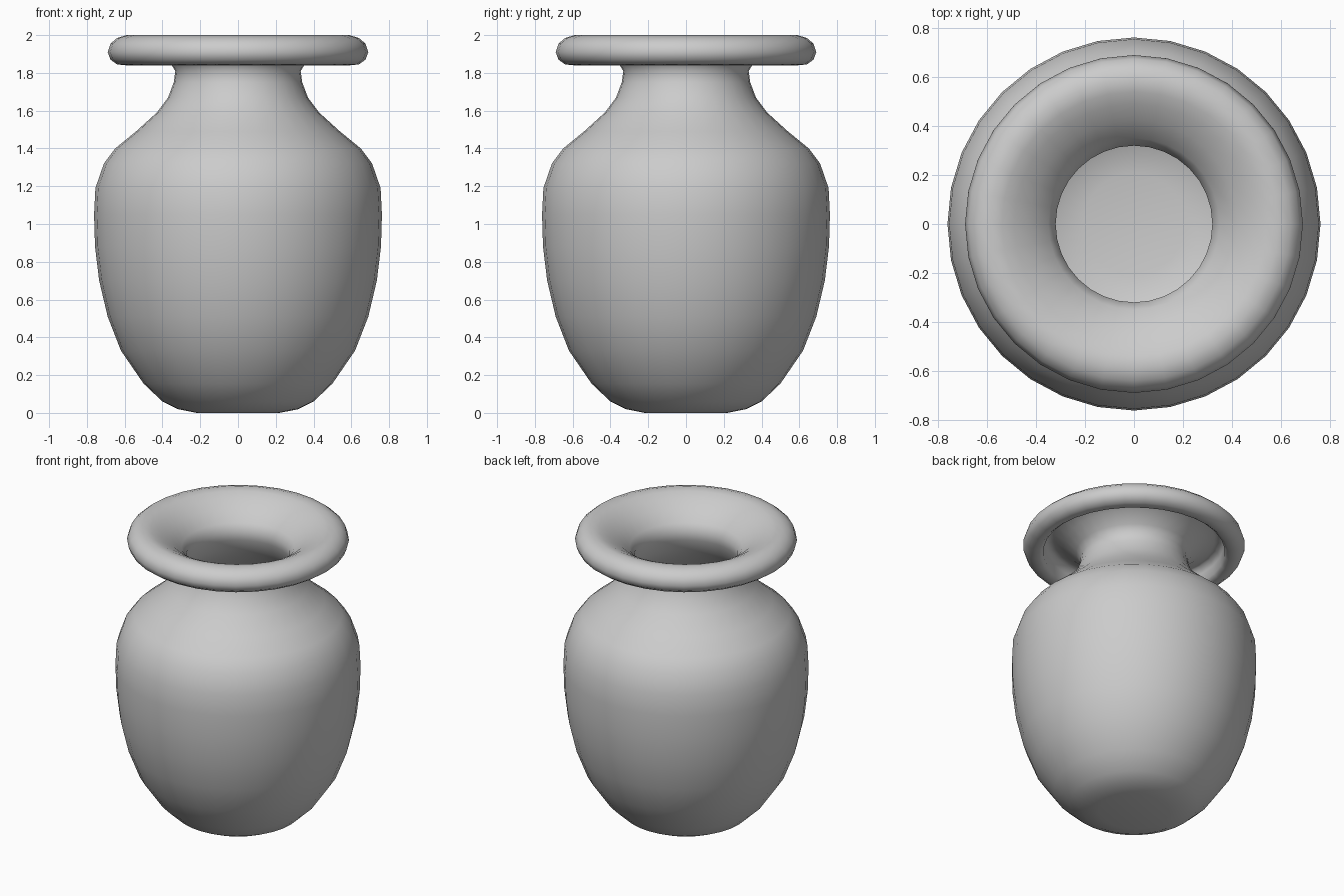
import bpy, bmesh, math

SEGMENTS = 32

# Outside: base, belly, shoulder, neck, flare underside, rolled rim (radius, height)
outer = [(0.0, 0.0), (0.22, 0.0), (0.32, 0.02), (0.40, 0.06), (0.50, 0.155),
         (0.62, 0.33), (0.69, 0.51), (0.735, 0.70), (0.757, 0.88), (0.762, 1.05),
         (0.755, 1.19), (0.71, 1.32), (0.65, 1.40), (0.54, 1.49), (0.43, 1.59),
         (0.37, 1.67), (0.34, 1.75), (0.332, 1.81), (0.36, 1.855), (0.43, 1.915),
         (0.50, 1.955), (0.54, 1.96), (0.56, 1.92), (0.565, 1.86)]
rim = [(0.59, 1.84), (0.64, 1.845), (0.675, 1.87), (0.69, 1.91), (0.675, 1.955),
       (0.64, 1.985), (0.59, 2.0), (0.54, 1.99), (0.49, 1.967), (0.425, 1.928),
       (0.35, 1.86)]
# Inside: thin wall following the outer profile back down to the floor
wall = 0.012
inner = [(max(r - wall, 0.0), z + wall * max(0.0, 1 - z / 0.7)) for r, z in outer[1:18]]
profile = outer + rim + inner[::-1] + [(0.0, wall)]

# Revolve the profile about z
bm = bmesh.new()
verts = [bm.verts.new((r, 0, z)) for r, z in profile]
edges = [bm.edges.new(pair) for pair in zip(verts, verts[1:])]
bmesh.ops.spin(bm, geom=verts + edges, cent=(0, 0, 0), axis=(0, 0, 1),
               angle=math.tau, steps=SEGMENTS, use_duplicate=False)
bmesh.ops.remove_doubles(bm, verts=bm.verts, dist=0.0005)
bmesh.ops.recalc_face_normals(bm, faces=bm.faces)
mesh = bpy.data.meshes.new("vase")
bm.to_mesh(mesh)
bm.free()
mesh.shade_smooth()
vase = bpy.data.objects.new("vase", mesh)
bpy.context.collection.objects.link(vase)
